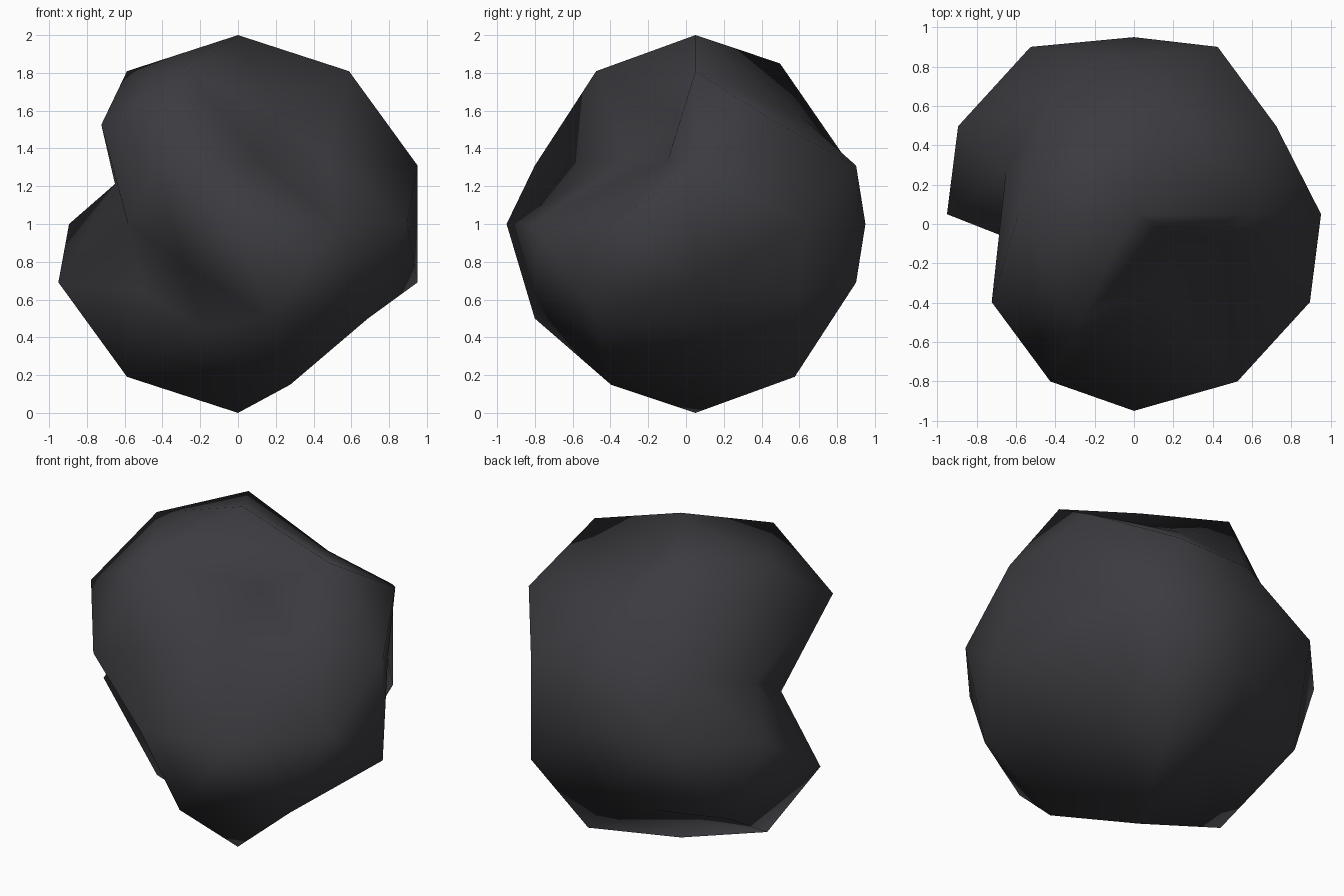
import bpy, bmesh, math
from mathutils import Vector, Matrix

if "Cube" in bpy.data.objects:
    bpy.data.objects.remove(bpy.data.objects["Cube"])

# Directions of the lumps that are pressed inwards (relative to the ball centre)
DENTS = [
    (0, 1, 0), (-.16, .85, .50), (-.16, .85, -.50),                      # back
    (.72, .45, -.53), (-.28, .45, -.85), (.85, .53, 0),
    (.26, .53, .81), (-.69, .53, .50),
    (-.95, 0, .31), (.59, 0, -.81),                                      # middle
    (-.72, -.45, -.53), (.28, -.45, .85), (-.85, -.53, 0),               # front
    (.69, -.53, .50), (-.26, -.53, -.81), (.16, -.85, .50), (-.43, -.85, -.31),
]
SHRINK, SHIFT = 0.685, Vector((0, 0.215, 0))

# Low-poly ball with its pole facing front
bm = bmesh.new()
bmesh.ops.create_icosphere(bm, subdivisions=2, radius=1.0)
bmesh.ops.rotate(bm, verts=bm.verts, cent=(0, 0, 0),
                 matrix=Matrix.Rotation(math.radians(90), 3, 'X'))

# Press the dented corners inwards
verts = list(bm.verts)
picked = {min(verts, key=lambda v: (v.co - Vector(d)).length) for d in DENTS}
for v in picked:
    v.co = v.co * SHRINK + SHIFT

# Stand it on the ground, centred
bmesh.ops.translate(bm, verts=bm.verts, vec=(0, 0.05, 1.0))
bm.normal_update()
for f in bm.faces:
    f.smooth = True

mesh = bpy.data.meshes.new("rock")
bm.to_mesh(mesh)
bm.free()

# Dark stone colour
mat = bpy.data.materials.new("charcoal stone")
mat.diffuse_color = (0.045, 0.045, 0.052, 1)
mat.use_nodes = True
mat.node_tree.nodes["Principled BSDF"].inputs["Base Color"].default_value = mat.diffuse_color
mesh.materials.append(mat)

rock = bpy.data.objects.new("rock", mesh)
bpy.context.collection.objects.link(rock)
